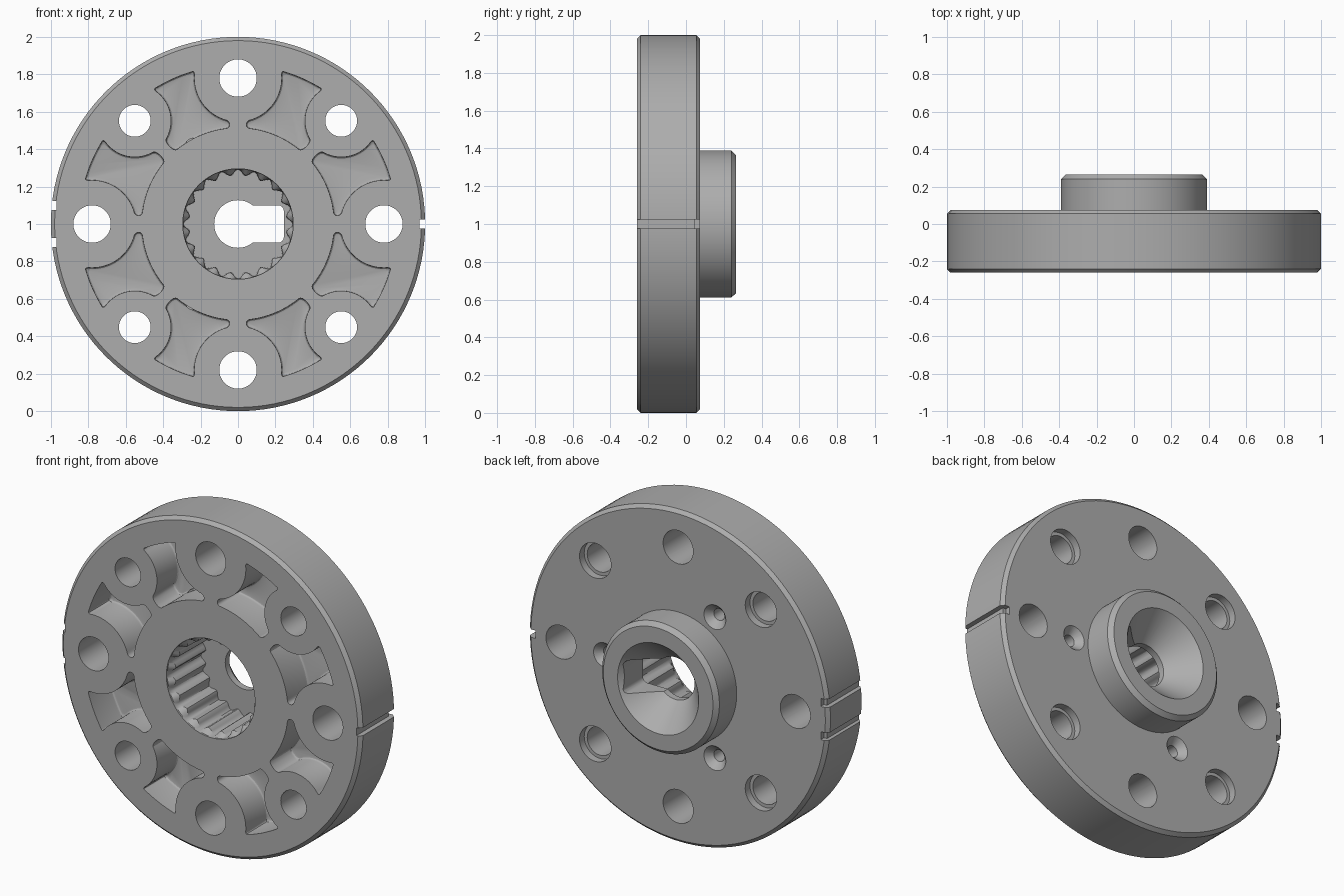
import bpy, bmesh
from math import sin, cos, pi, sqrt, acos, atan2, radians
from mathutils import Matrix, Vector

if "Cube" in bpy.data.objects:
    bpy.data.objects.remove(bpy.data.objects["Cube"])

FRONT, BACK, HUB_END = -0.26, 0.075, 0.265
HOLE_RING = 0.78


def circle(r, cx=0, cz=0, n=48):
    return [(cx + r * cos(2 * pi * i / n), cz + r * sin(2 * pi * i / n)) for i in range(n)]


def rect(x0, x1, z0, z1):
    return [(x0, z0), (x1, z0), (x1, z1), (x0, z1)]


def polar(r, a):
    return r * cos(a), r * sin(a)


def arc(c, a0, a1, r, n=8):
    return [(c[0] + r * cos(a0 + (a1 - a0) * i / n), c[1] + r * sin(a0 + (a1 - a0) * i / n))
            for i in range(n + 1)]


def soften(pts):
    """Corner cutting, rounds the corners of a closed outline."""
    out = []
    for p, q in zip(pts, pts[1:] + pts[:1]):
        out += [tuple(Vector(p).lerp(Vector(q), t)) for t in (0.25, 0.75)]
    return out


def loft(bm, rings):
    """Closed solid through (outline, y) rings; the disc axis lies at z = 1."""
    loops = [[bm.verts.new((x, y, z + 1)) for x, z in pts] for pts, y in rings]
    n = len(loops[0])
    for a, b in zip(loops, loops[1:]):
        for i in range(n):
            j = (i + 1) % n
            bm.faces.new((a[i], a[j], b[j], b[i]))
    bm.faces.new(loops[0])
    bm.faces.new(loops[-1])


def make(name, solids):
    bm = bmesh.new()
    for rings in solids:
        loft(bm, rings)
    bmesh.ops.recalc_face_normals(bm, faces=bm.faces)
    mesh = bpy.data.meshes.new(name)
    bm.to_mesh(mesh)
    bm.free()
    obj = bpy.data.objects.new(name, mesh)
    bpy.context.collection.objects.link(obj)
    return obj


def pocket(inset):
    """Outline between a large hole on the x axis and a small one at 45 degrees."""
    inner, outer = 0.515 + inset, 0.85 - inset

    def side(r, rib):
        # arc around a hole on the x axis, from the rib out to the rim
        start = atan2(rib, -sqrt(r * r - rib * rib))
        a = acos((outer ** 2 + HOLE_RING ** 2 - r * r) / (2 * outer * HOLE_RING))
        x, y = polar(outer, a)
        pts = arc((HOLE_RING, 0), start, atan2(y, x - HOLE_RING), r)
        return pts, a, atan2(rib, sqrt(inner ** 2 - rib ** 2))

    big, big_out, big_in = side(0.235 + inset, 0.045 + inset)
    small, small_out, small_in = side(0.195 + inset, 0.035 + inset)
    # mirror the second side across the 22.5 degree line
    k = pi / 4
    small = [(x * cos(k) + y * sin(k), x * sin(k) - y * cos(k)) for x, y in small]
    rim = arc((0, 0), big_out, k - small_out, outer)[1:-1]
    floor = arc((0, 0), k - small_in, big_in, inner)
    return soften(soften(big + rim + small[::-1] + floor))


def placed(pts, angle, flip):
    m = Matrix.Rotation(angle, 2)
    return [tuple(m @ Vector((x, -z if flip else z))) for x, z in pts]


# Disc with rear hub, both chamfered
body = make("splined_hub_disc", [[
    (circle(r, n=128), y) for r, y in (
        (0.98, FRONT), (1, FRONT + 0.02), (1, BACK - 0.02), (0.98, BACK),
        (0.39, BACK), (0.39, HUB_END - 0.025), (0.365, HUB_END))]])

cuts = []

# Through holes: plain on the axes, counterbored at the back on the diagonals
for i in range(4):
    x, z = polar(HOLE_RING, i * pi / 2)
    cuts.append([(circle(0.1, x, z), -0.3), (circle(0.1, x, z), 0.12)])
    x, z = polar(HOLE_RING, i * pi / 2 + pi / 4)
    cuts.append([(circle(r, x, z), y) for r, y in
                 ((0.085, -0.3), (0.085, 0.03), (0.105, 0.03), (0.105, 0.12))])

# Front pockets with filleted floors
DEPTH, FILLET = -0.06, 0.015
levels = [(0, -0.3)] + [(FILLET * (1 - cos(t)), DEPTH - FILLET * (1 - sin(t)))
                        for t in (0, pi / 6, pi / 3, pi / 2)]
outlines = [(pocket(o), y) for o, y in levels]
for i in range(4):
    for flip in (False, True):
        cuts.append([(placed(pts, i * pi / 2, flip), y) for pts, y in outlines])

# Toothed bore
TEETH, STEPS = 20, 8


def spline(mid, amp):
    n = TEETH * STEPS
    return [polar(mid + amp * cos(2 * pi * i / STEPS), 2 * pi * i / n) for i in range(n)]


cuts.append([(spline(0.295, 0), -0.3), (spline(0.295, 0), FRONT + 0.01),
             (spline(0.278, 0.015), FRONT + 0.04), (spline(0.274, 0.015), 0.06)])

# Blind countersunk holes around the hub
for i in range(3):
    x, z = polar(0.49, i * 2 * pi / 3)
    cuts.append([(circle(r, x, z, 32), y) for r, y in
                 ((0.073, 0.1), (0.073, BACK), (0.035, 0.035), (0.035, -0.08))])

# Rim notches: one on the left, two on the right
notches = ((1, 0), (-1, 0.1), (-1, -0.1))


def notch(side, z, depth, y0, y1):
    outline = rect(side * (1 - depth), side * 1.1, z - 0.024, z + 0.024)
    return [(outline, y0), (outline, y1)]


cuts += [notch(s, z, 0.03, -0.3, 0.12) for s, z in notches]
reliefs = [notch(s, z, 0.05, 0.045, 0.13) for s, z in notches]

# Conical rear opening and the side slot
cone = [(circle(r, n=96), y) for r, y in
        ((0.287, 0.285), (0.127, 0.1), (0.127, 0.0))]
R = 0.03
slot_outline = (arc((0.245 - R, 0.1 - R), pi / 2, 0, R, 4)
                + arc((0.245 - R, R - 0.1), 0, -pi / 2, R, 4)
                + [(0, -0.1), (0, 0.1)])
slot = [(slot_outline, -0.01), (slot_outline, 0.3)]

for name, solids in (("front_cutter", cuts), ("rear_cutter", reliefs + [cone]),
                     ("slot_cutter", [slot])):
    cutter = make(name, solids)
    cutter.hide_render = True
    mod = body.modifiers.new(name, 'BOOLEAN')
    mod.operation, mod.solver, mod.object = 'DIFFERENCE', 'EXACT', cutter
    bpy.context.view_layer.update()
    graph = bpy.context.evaluated_depsgraph_get()
    body_mesh = bpy.data.meshes.new_from_object(body.evaluated_get(graph))
    body.modifiers.clear()
    body.data = body_mesh
    bpy.data.objects.remove(cutter)

# Plain grey finish
grey = bpy.data.materials.new("plain_grey")
grey.use_nodes = True
colour = (0.42, 0.42, 0.42, 1)
grey.diffuse_color = colour
grey.node_tree.nodes["Principled BSDF"].inputs["Base Color"].default_value = colour
body.data.materials.clear()
body.data.materials.append(grey)

bpy.ops.object.select_all(action='DESELECT')
body.select_set(True)
bpy.context.view_layer.objects.active = body
bpy.ops.object.shade_smooth_by_angle(angle=radians(25))
